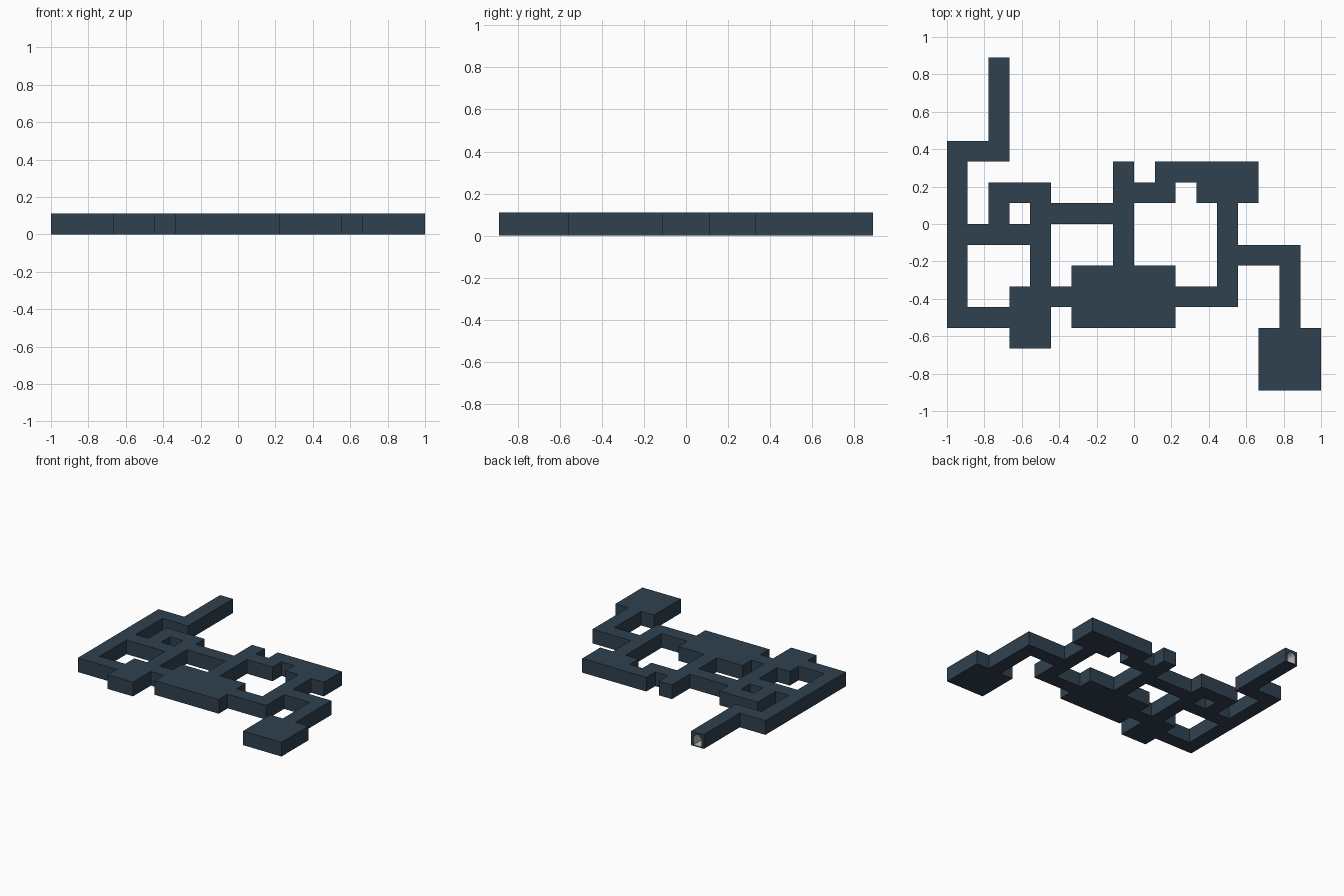
import bpy, bmesh, math

if "Cube" in bpy.data.objects:
    bpy.data.objects.remove(bpy.data.objects["Cube"])

U = 1 / 9  # one grid cell

def material(name, rgb):
    m = bpy.data.materials.new(name)
    m.diffuse_color = (*rgb, 1)
    m.use_nodes = True
    m.node_tree.nodes["Principled BSDF"].inputs["Base Color"].default_value = m.diffuse_color
    return m

slate = material("dark slate", (0.028, 0.053, 0.078))
stone = material("pale stone", (0.50, 0.49, 0.47))

# Rooms and corridors in cells: x0, y0, x1, y1
ROOMS = [
    (-7, 3, -6, 8), (-9, 3, -6, 4), (-9, -5, -8, 4),        # entrance and west hall
    (-9, -1, -4, 0), (-7, 0, -6, 2), (-7, 1, -4, 2),        # small loop
    (-5, -3, -4, 2), (-9, -5, -6, -4), (-6, -6, -4, -3),    # south-west room
    (-4, 0, -1, 1), (-1, -2, 0, 3), (-4, -4, -3, -3),       # central corridors
    (-3, -5, 2, -2), (2, -4, 5, -3), (4, -4, 5, 1),         # great hall, east corridor
    (0, 1, 2, 2), (1, 2, 6, 3), (3, 1, 6, 3),               # north-east room
    (5, -2, 8, -1), (7, -5, 8, -1), (6, -8, 9, -5),         # south-east room
]
cells = {(x, y) for x0, y0, x1, y1 in ROOMS
         for x in range(x0, x1) for y in range(y0, y1)}

# Floor plan extruded into one closed block
bm = bmesh.new()
for x, y in sorted(cells):
    bm.faces.new([bm.verts.new(((x + a) * U, (y + b) * U, 0))
                  for a, b in ((0, 0), (1, 0), (1, 1), (0, 1))])
bmesh.ops.remove_doubles(bm, verts=bm.verts, dist=1e-4)
top = bmesh.ops.extrude_face_region(bm, geom=bm.faces[:], use_keep_orig=True)["geom"]
bmesh.ops.translate(bm, vec=(0, 0, U),
                    verts=[v for v in top if isinstance(v, bmesh.types.BMVert)])
bmesh.ops.recalc_face_normals(bm, faces=bm.faces)
bmesh.ops.dissolve_limit(bm, angle_limit=0.01, verts=bm.verts, edges=bm.edges)
me = bpy.data.meshes.new("halls")
bm.to_mesh(me)
bm.free()
halls = bpy.data.objects.new("halls", me)
bpy.context.collection.objects.link(halls)
me.materials.append(slate)
me.materials.append(stone)

# Arched entrance tunnel, cut in from the back end
W, BASE, SPRING = 0.034, 0.008, 0.062
cx, y_out, y_in = -6.5 * U, 8 * U + 0.02, 3.15 * U
outline = [(cx + W, BASE)] + [
    (cx + W * math.cos(math.pi * i / 8), SPRING + W * math.sin(math.pi * i / 8))
    for i in range(9)] + [(cx - W, BASE)]
bm = bmesh.new()
face = bm.faces.new([bm.verts.new((x, y_out, z)) for x, z in outline])
ext = bmesh.ops.extrude_face_region(bm, geom=[face], use_keep_orig=True)["geom"]
bmesh.ops.translate(bm, vec=(0, y_in - y_out, 0),
                    verts=[v for v in ext if isinstance(v, bmesh.types.BMVert)])
bmesh.ops.recalc_face_normals(bm, faces=bm.faces)
for f in bm.faces:
    f.material_index = 1
cut = bpy.data.meshes.new("entrance_cutter")
bm.to_mesh(cut)
bm.free()
cut.materials.append(slate)
cut.materials.append(stone)
cutter = bpy.data.objects.new("entrance_cutter", cut)
bpy.context.collection.objects.link(cutter)
cutter.hide_render = True
cutter.hide_set(True)

mod = halls.modifiers.new("entrance", "BOOLEAN")
mod.operation = "DIFFERENCE"
mod.object = cutter
mod.solver = "EXACT"
